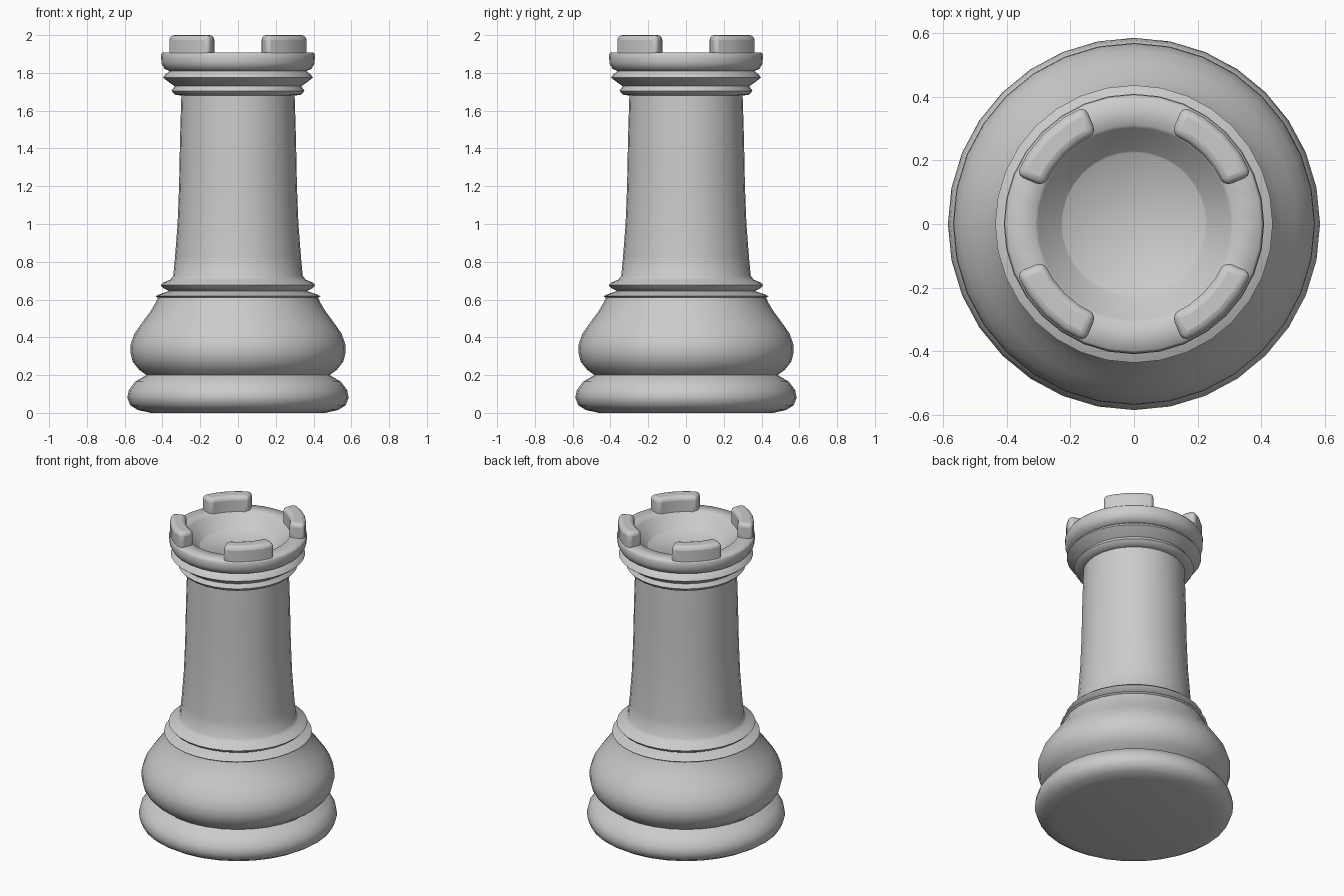
import bpy, bmesh, math

if "Cube" in bpy.data.objects:
    bpy.data.objects.remove(bpy.data.objects["Cube"])

SEG = 32

def finish(bm, name, angle):
    bmesh.ops.recalc_face_normals(bm, faces=bm.faces)
    me = bpy.data.meshes.new(name)
    bm.to_mesh(me)
    bm.free()
    ob = bpy.data.objects.new(name, me)
    bpy.context.collection.objects.link(ob)
    bpy.ops.object.select_all(action='DESELECT')
    ob.select_set(True)
    bpy.context.view_layer.objects.active = ob
    bpy.ops.object.shade_smooth_by_angle(angle=math.radians(angle))
    return ob

def lathe(name, profile):
    """Revolve (radius, z) points; both ends are capped."""
    bm = bmesh.new()
    rings = []
    for r, z in profile:
        rings.append([bm.verts.new((r * math.cos(2 * math.pi * i / SEG),
                                    r * math.sin(2 * math.pi * i / SEG), z))
                      for i in range(SEG)])
    for a, b in zip(rings, rings[1:]):
        for i in range(SEG):
            j = (i + 1) % SEG
            bm.faces.new((a[i], a[j], b[j], b[i]))
    bm.faces.new(rings[0][::-1])
    bm.faces.new(rings[-1])
    return finish(bm, name, 60)

def merlon(name, mid, r0, r1, z0, z1, steps=4):
    """Curved block spanning 45 degrees, with rounded edges."""
    bm = bmesh.new()
    cuts = []
    for i in range(steps + 1):
        a = math.radians(mid - 22.5 + 45 * i / steps)
        cuts.append([bm.verts.new((r * math.cos(a), r * math.sin(a), z))
                     for r, z in ((r0, z0), (r1, z0), (r1, z1), (r0, z1))])
    for a, b in zip(cuts, cuts[1:]):
        for k in range(4):
            m = (k + 1) % 4
            bm.faces.new((a[k], a[m], b[m], b[k]))
    bm.faces.new(cuts[0])
    bm.faces.new(cuts[-1])
    ob = finish(bm, name, 50)
    bev = ob.modifiers.new("round", 'BEVEL')
    bev.width, bev.segments, bev.limit_method = 0.025, 3, 'ANGLE'
    bev.angle_limit = math.radians(40)

# Turned body: foot, bulb, collars, shaft, rim and recessed top
lathe("rook_body", [
    (0.46, 0.0), (0.53, 0.015), (0.57, 0.04), (0.586, 0.08), (0.578, 0.12),
    (0.545, 0.165), (0.485, 0.2),
    (0.525, 0.23), (0.557, 0.27), (0.57, 0.32), (0.568, 0.365), (0.548, 0.42),
    (0.51, 0.475), (0.465, 0.535), (0.435, 0.585), (0.425, 0.61), (0.437, 0.618),
    (0.41, 0.63), (0.365, 0.645),
    (0.395, 0.66), (0.41, 0.677), (0.395, 0.69), (0.36, 0.705), (0.343, 0.725),
    (0.333, 0.83), (0.32, 1.0), (0.312, 1.2), (0.307, 1.45), (0.3, 1.68),
    (0.335, 1.685), (0.352, 1.705), (0.335, 1.73),
    (0.365, 1.75), (0.397, 1.775), (0.385, 1.793), (0.362, 1.81),
    (0.39, 1.822), (0.405, 1.85), (0.408, 1.895), (0.4, 1.907),
    (0.312, 1.907), (0.303, 1.895), (0.23, 1.825), (0.225, 1.82)])

# Four battlements on the diagonals
for n in range(4):
    merlon(f"battlement_{n + 1}", 45 + 90 * n, 0.308, 0.402, 1.865, 2.0)
